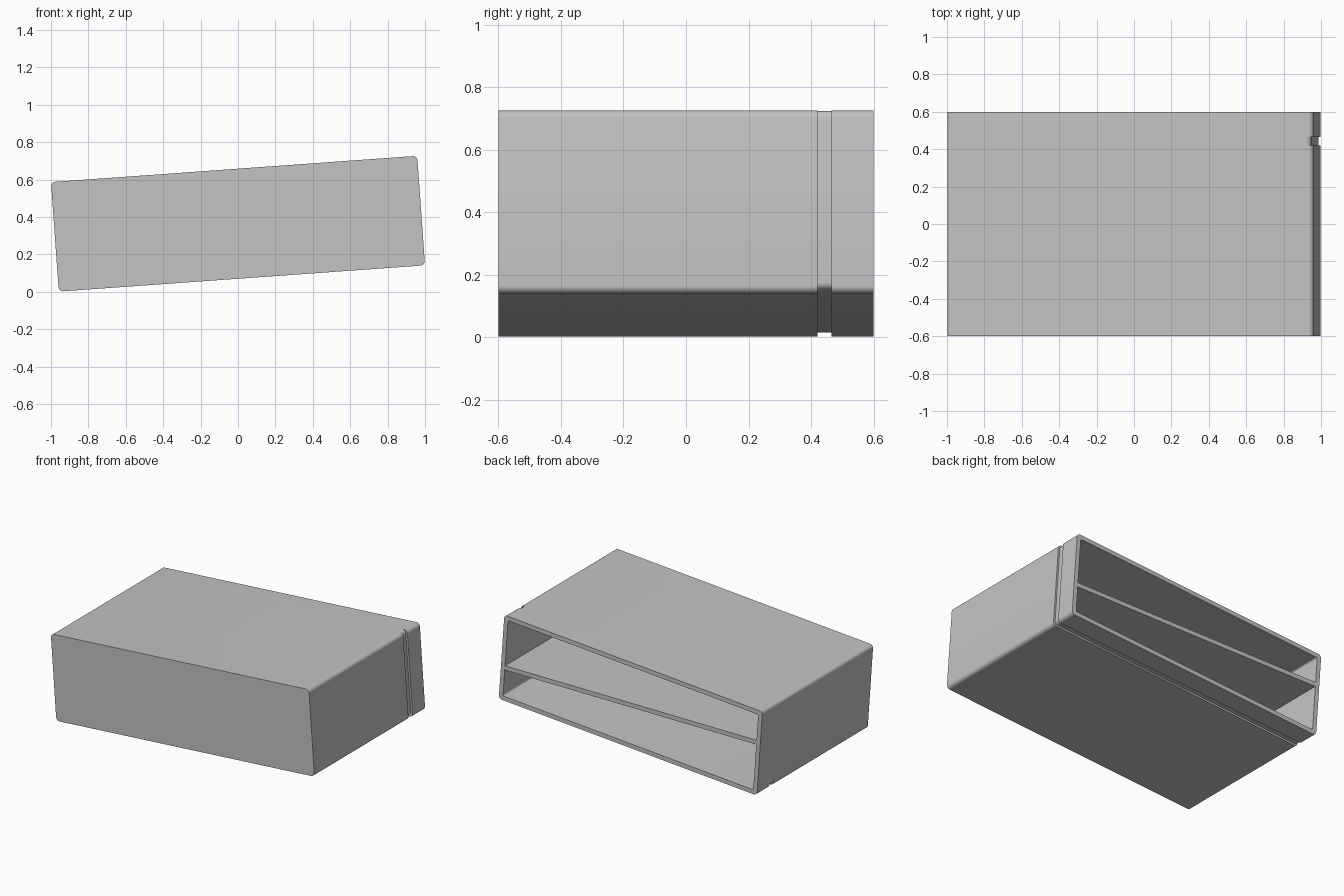
import bpy, bmesh
from math import sin, cos, pi, radians
from mathutils import Matrix, Vector

cube = bpy.data.objects.get("Cube")
if cube:
    bpy.data.objects.remove(cube, do_unlink=True)

W, D, H = 1.963, 1.2, 0.587      # case size before tilting
WALL, RADIUS, GROOVE = 0.03, 0.025, 0.012
TILT = radians(-4.1)
CENTRE = Vector((0, 0, 0.364))

grey = bpy.data.materials.new("light grey")
grey.use_nodes = True
colour = (0.55, 0.55, 0.55, 1)
grey.diffuse_color = colour
grey.node_tree.nodes["Principled BSDF"].inputs["Base Color"].default_value = colour


def finish(name, bm):
    bmesh.ops.recalc_face_normals(bm, faces=bm.faces)
    mesh = bpy.data.meshes.new(name)
    bm.to_mesh(mesh)
    bm.free()
    obj = bpy.data.objects.new(name, mesh)
    obj.data.materials.append(grey)
    bpy.context.collection.objects.link(obj)
    return obj


def ring(bm, y, x0, x1, z0, z1, r, steps=6):
    """Rounded rectangle of vertices at depth y."""
    corners = [(x1 - r, z1 - r), (x0 + r, z1 - r), (x0 + r, z0 + r), (x1 - r, z0 + r)]
    verts = []
    for q, (cx, cz) in enumerate(corners):
        for i in range(steps + 1):
            a = pi / 2 * (q + i / steps)
            verts.append(bm.verts.new((cx + r * cos(a), y, cz + r * sin(a))))
    return verts


# Case: closed front, shallow groove on one side and underneath, open back
x, z, y = W / 2, H / 2, D / 2
outer = (-x, x, -z, z, RADIUS)
grooved = (-x, x - GROOVE, -z + GROOVE, z, RADIUS)
inner = (-x + WALL, x - WALL, -z + WALL, z - WALL, 0.01)
sections = [(-y, outer), (0.42, outer), (0.42, grooved), (0.465, grooved),
            (0.465, outer), (y, outer), (y, inner), (-y + WALL, inner)]
bm = bmesh.new()
rings = [ring(bm, depth, *shape) for depth, shape in sections]
for a, b in zip(rings, rings[1:]):
    for i in range(len(a)):
        j = (i + 1) % len(a)
        bm.faces.new((a[i], a[j], b[j], b[i]))
bm.faces.new(rings[0])
bm.faces.new(rings[-1])
bm.transform(Matrix.Translation(CENTRE) @ Matrix.Rotation(TILT, 4, 'Y'))
case = finish("case", bm)
bpy.context.view_layer.objects.active = case
case.select_set(True)
bpy.ops.object.shade_smooth_by_angle(angle=radians(30))

# Level shelf dividing the tilted case
bm = bmesh.new()
bmesh.ops.create_cube(bm, size=1)
bm.transform(Matrix.Translation(CENTRE) @ Matrix.Diagonal((W - WALL, D - 0.002, WALL, 1)))
finish("shelf", bm)
